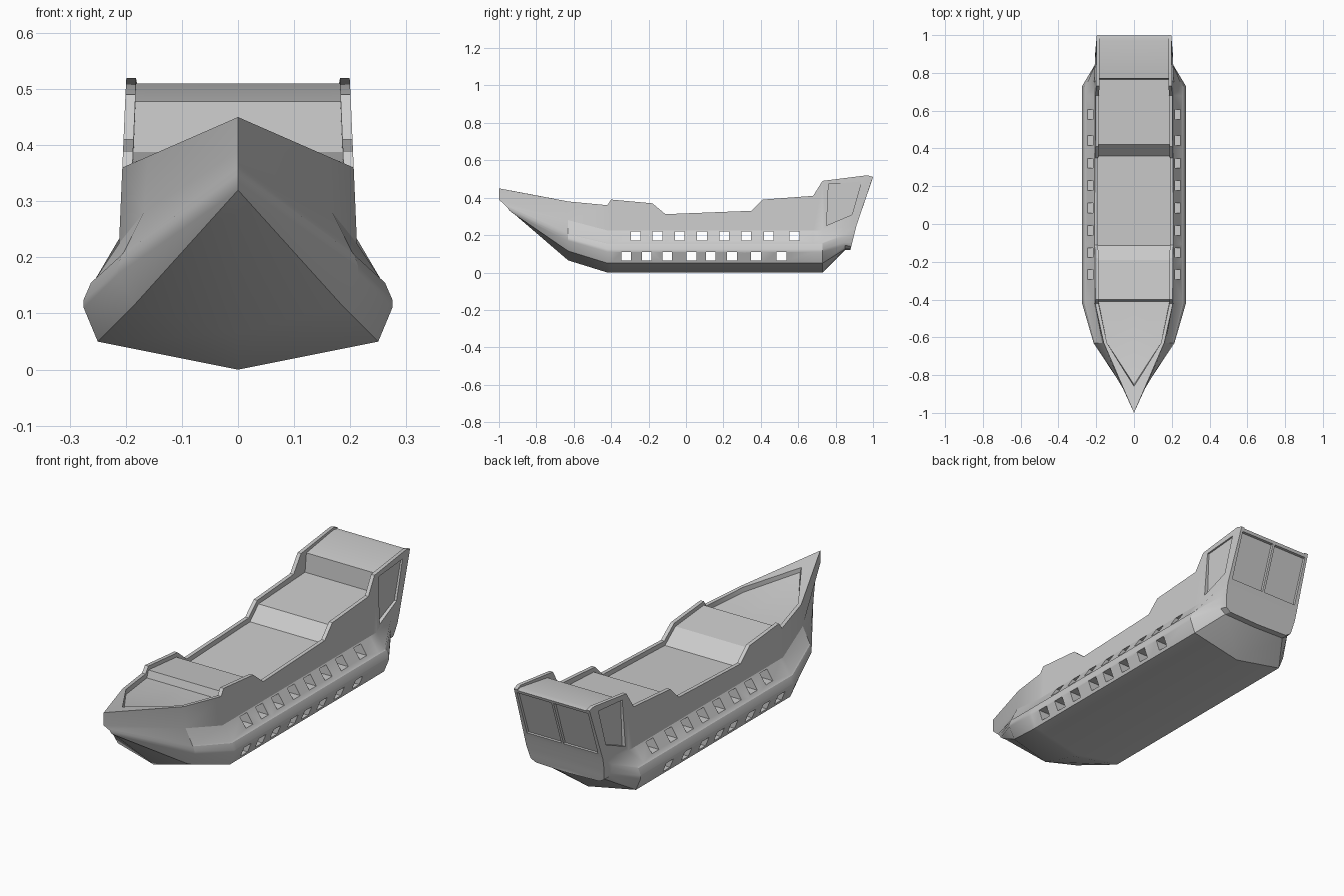
import bpy, bmesh, math

if "Cube" in bpy.data.objects:
    bpy.data.objects.remove(bpy.data.objects["Cube"])

# Half cross-section of the hull amidships (x, z): keel, bilge, wale steps, knuckle
MID = [(0, 0), (.25, .05), (.275, .11), (.275, .125), (.262, .155), (.255, .16), (.212, .225)]

# Sheer stations amidships: y, rail z, deck y, deck z
SHEER = [(-.42, .36, -.41, .338), (-.40, .39, -.40, .372), (-.18, .37, -.19, .352),
         (-.11, .312, -.115, .29), (.35, .33, .36, .308), (.41, .39, .42, .37),
         (.68, .41, .765, .388), (.73, .49, .77, .478)]


def rail_x(z):
    return .212 - .043 * (z - .225)


rings = []
# Stem: everything meets on the centre line
rings.append([(0, -.915, .31), (0, -.93, .32), (0, -.945, .332), (0, -.955, .348), (0, -.962, .355),
              (0, -.968, .36), (0, -1, .39), (0, -1, .45), (0, -.86, .424), (0, -.85, .405), (0, -.85, .405)])
# Bow shoulder
bow = [(0, .065), (.185, .115), (.214, .17), (.214, .185), (.207, .205), (.203, .21),
       (.168, .28), (.16, .38), (.143, .38), (.143, .356), (0, .356)]
rings.append([(x, -.63, z) for x, z in bow])
# Midship
for y, zr, yd, zd in SHEER:
    xr = rail_x(zr)
    xi = xr - .018
    rings.append([(x, y, z) for x, z in MID] + [(xr, y, zr), (xi, y, zr), (xi, yd, zd), (0, yd, zd)])
# Stern quarter and transom edge
rings.append([(0, .85, .12), (.17, .85, .125), (.198, .85, .145), (.203, .848, .16), (.206, .845, .19),
              (.207, .842, .2), (.208, .84, .24), (.199, .97, .52), (.182, .97, .52), (.182, .97, .51), (0, .97, .51)])
rings.append([(0, .88, .12), (.165, .88, .125), (.19, .884, .14), (.195, .889, .16), (.2, .896, .19),
              (.202, .899, .2), (.205, .911, .25), (.197, 1, .511), (.18, 1, .511), (.18, .999, .506), (0, .999, .506)])

# Loft both halves of the hull
bm = bmesh.new()
for s in (1, -1):
    vs = [[bm.verts.new((s * x, y, z)) for x, y, z in r] for r in rings]
    for a, b in zip(vs, vs[1:]):
        for i in range(len(a) - 1):
            bm.faces.new((a[i], a[i + 1], b[i + 1], b[i]))
    # Transom cap
    e = vs[-1]
    c = [bm.verts.new((0, v.co.y, v.co.z)) for v in e[:7]]
    for i in range(6):
        bm.faces.new((e[i], e[i + 1], c[i + 1], c[i]))
    bm.faces.new((e[6], e[7], e[8], e[9], e[10], c[6]))
bmesh.ops.remove_doubles(bm, verts=bm.verts, dist=1e-5)
bmesh.ops.dissolve_degenerate(bm, edges=bm.edges, dist=1e-6)
bmesh.ops.recalc_face_normals(bm, faces=bm.faces)
me = bpy.data.meshes.new("ship_hull")
bm.to_mesh(me)
bm.free()
hull = bpy.data.objects.new("ship_hull", me)
bpy.context.collection.objects.link(hull)
bpy.context.view_layer.objects.active = hull
hull.select_set(True)
bpy.ops.object.shade_smooth_by_angle(angle=math.radians(25))

# Cutters: side profiles (y, z) extruded along x
cut = bmesh.new()


def prism(profile, x0, x1):
    a = [cut.verts.new((x0, y, z)) for y, z in profile]
    b = [cut.verts.new((x1, y, z)) for y, z in profile]
    n = len(a)
    cut.faces.new(a)
    cut.faces.new(b[::-1])
    for i in range(n):
        cut.faces.new((a[i], b[i], b[(i + 1) % n], a[(i + 1) % n]))


def port(y, z0, z1, w=.026):
    prism([(y - w, z0), (y + w, z0), (y + w, z1), (y - w, z1)], -.32, .32)


# Gun ports in two rows, open right through the hull
for y in (-.268, -.152, -.034, .085, .204, .322, .442, .58):
    port(y, .172, .219)
for y in (-.32, -.21, -.10, .03, .132, .246, .374, .511):
    port(y, .064, .109)
# Quarter gallery side panels and stern window panels
gallery = [(.752, .252), (.762, .472), (.938, .487), (.888, .31)]
stern = [(.91 + .341 * (z - .25) + d, z) for z, d in ((.275, -.012), (.275, .06), (.492, .06), (.492, -.012))]
for s in (1, -1):
    prism(gallery, s * .193, s * .3)
    prism(stern, s * .006, s * .185)
bmesh.ops.recalc_face_normals(cut, faces=cut.faces)
cme = bpy.data.meshes.new("opening_cutters")
cut.to_mesh(cme)
cut.free()
cutter = bpy.data.objects.new("opening_cutters", cme)
bpy.context.collection.objects.link(cutter)
cutter.hide_render = True

mod = hull.modifiers.new("openings", 'BOOLEAN')
mod.operation = 'DIFFERENCE'
mod.solver = 'EXACT'
mod.object = cutter
bpy.ops.object.modifier_apply(modifier=mod.name)
bpy.data.objects.remove(cutter)
